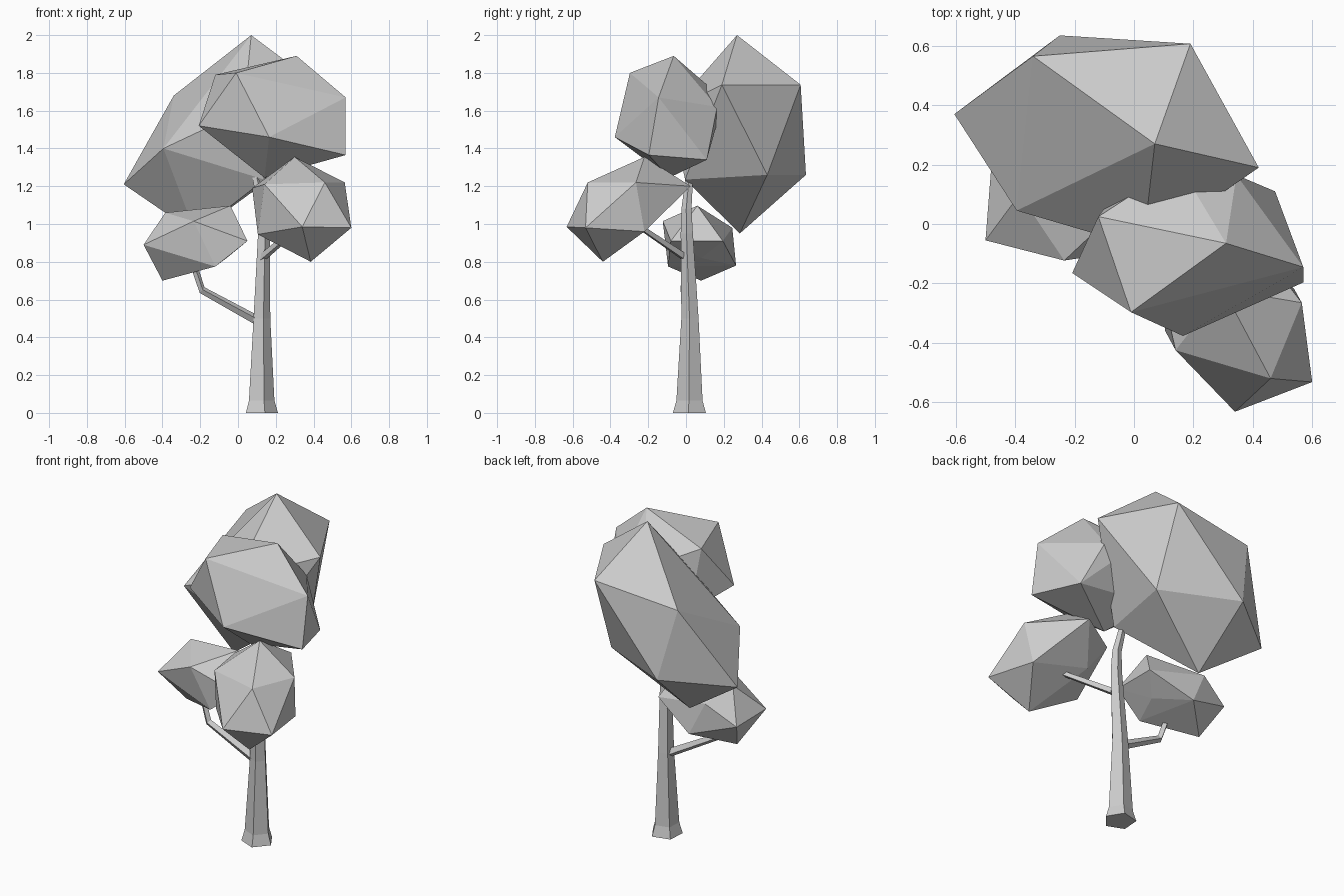
import bpy, bmesh, math
from mathutils import Vector

if "Cube" in bpy.data.objects:
    bpy.data.objects.remove(bpy.data.objects["Cube"])


def make_object(name, bm):
    bmesh.ops.recalc_face_normals(bm, faces=bm.faces)
    mesh = bpy.data.meshes.new(name)
    bm.to_mesh(mesh)
    bm.free()
    obj = bpy.data.objects.new(name, mesh)
    bpy.context.collection.objects.link(obj)


def limb(name, path, sides, turn=0.0, level=False):
    """Tapered tube along path points (x, y, z, radius)."""
    bm = bmesh.new()
    pts = [Vector(p[:3]) for p in path]
    rings = []
    for i, p in enumerate(pts):
        d = (pts[min(i + 1, len(pts) - 1)] - pts[max(i - 1, 0)]).normalized()
        if level:
            u, v = Vector((1, 0, 0)), Vector((0, 1, 0))
        else:
            u = d.cross(Vector((0.3, 1, 0))).normalized()
            v = d.cross(u)
        ring = []
        for k in range(sides):
            a = turn + 2 * math.pi * k / sides
            ring.append(bm.verts.new(p + path[i][3] * (math.cos(a) * u + math.sin(a) * v)))
        rings.append(ring)
    for r0, r1 in zip(rings, rings[1:]):
        for k in range(sides):
            n = (k + 1) % sides
            bm.faces.new((r0[k], r0[n], r1[n], r1[k]))
    bm.faces.new(rings[0])
    bm.faces.new(rings[-1])
    make_object(name, bm)


def clump(name, points):
    """Faceted leaf mass: hull of twelve corner points (an uneven icosahedron)."""
    bm = bmesh.new()
    for p in points:
        bm.verts.new(p)
    res = bmesh.ops.convex_hull(bm, input=bm.verts[:])
    loose = [v for v in bm.verts if not v.link_faces]
    bmesh.ops.delete(bm, geom=loose, context='VERTS')
    make_object(name, bm)


# Trunk with flared foot
limb("trunk", [(.12, .02, 0, .092), (.12, .02, .065, .073), (.123, .022, .5, .048),
               (.135, .005, .95, .034), (.128, .003, 1.08, .028), (.09, .02, 1.27, .02)],
     5, math.radians(-76), level=True)

# Branches
limb("left_branch", [(.12, .02, .48, .026), (-.19, -.01, .65, .02), (-.24, 0, .80, .018)], 4, .4)
limb("right_branch", [(.125, .0, .82, .022), (.31, -.23, .975, .016)], 4, .4)

# Leaf clumps, each from top corner down to bottom corner
clump("top_back_foliage", [
    (.07, .27, 2.0), (-.34, .565, 1.68), (.19, .607, 1.737), (.42, .19, 1.737),
    (.03, -.08, 1.60), (-.395, .045, 1.40), (-.605, .37, 1.21), (-.25, .635, 1.26),
    (.20, .43, 1.26), (.14, -.005, 1.235), (-.225, .285, .95)])

clump("top_front_foliage", [
    (.31, -.065, 1.89), (-.01, -.297, 1.80), (-.12, .025, 1.79), (.57, -.145, 1.67),
    (.15, .20, 1.66), (.345, .165, 1.62), (-.208, -.165, 1.52), (.165, -.377, 1.46),
    (-.08, .08, 1.42), (.57, -.197, 1.365), (.475, .11, 1.34), (.14, -.09, 1.245)])

clump("right_foliage", [
    (.30, -.22, 1.355), (.565, -.265, 1.22), (.46, -.52, 1.22), (.14, -.425, 1.21),
    (.34, .025, 1.20), (.075, -.14, 1.19), (.34, -.632, .985), (.60, -.532, .98),
    (.20, -.16, 1.02), (.54, -.22, .96), (.105, -.36, .945), (.385, -.44, .80)])

clump("left_foliage", [
    (-.04, .06, 1.097), (-.385, .10, 1.06), (-.235, -.123, 1.015), (-.30, .245, .98),
    (.05, -.08, .91), (.05, .195, .91), (-.50, -.055, .89), (-.48, .20, .87),
    (-.06, .08, .82), (-.205, .265, .78), (-.12, -.095, .775), (-.40, .08, .70)])
